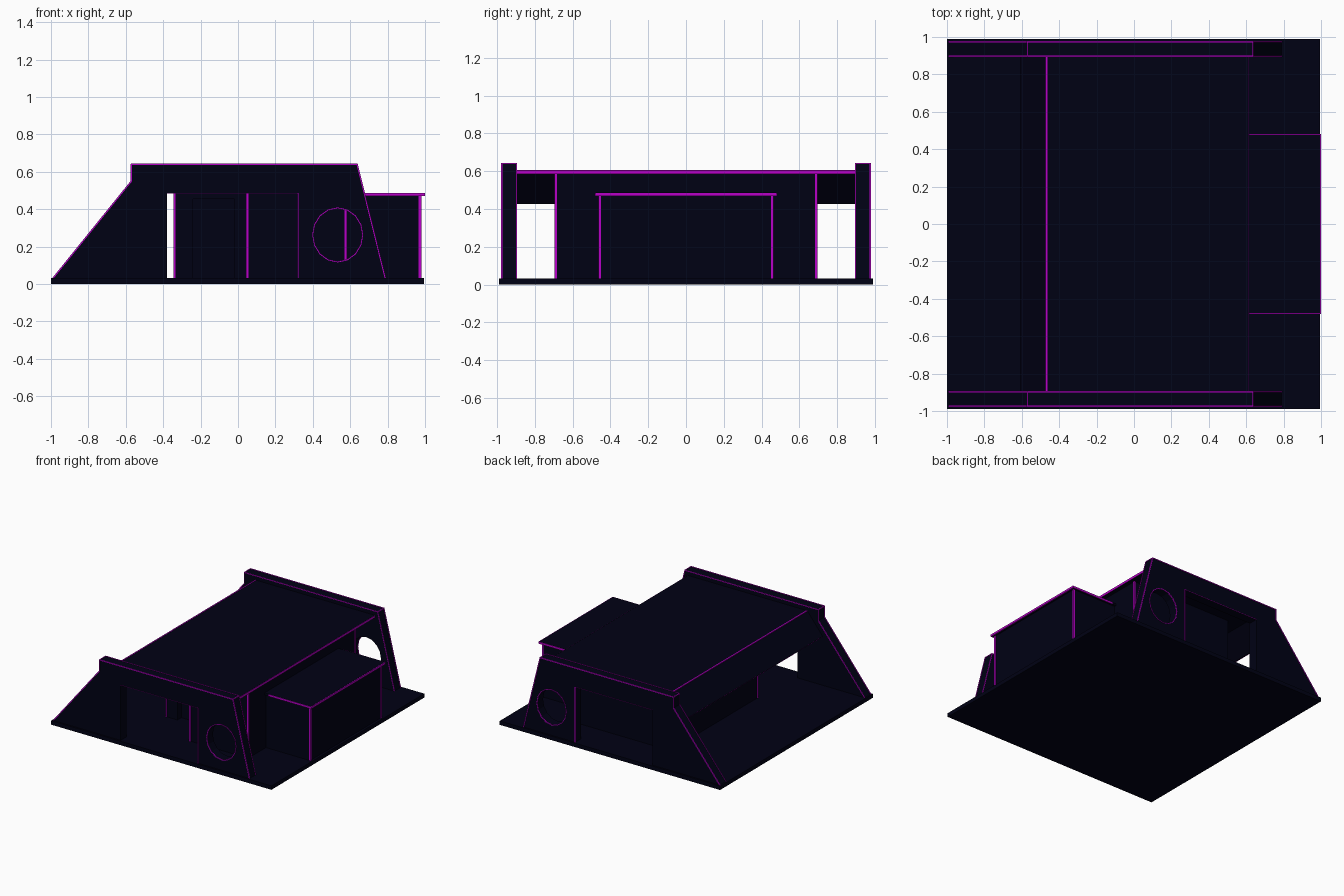
import bpy, bmesh, math
from mathutils import Vector

if "Cube" in bpy.data.objects:
    bpy.data.objects.remove(bpy.data.objects["Cube"])


def material(name, rgb):
    m = bpy.data.materials.new(name)
    m.diffuse_color = (*rgb, 1)
    m.use_nodes = True
    m.node_tree.nodes["Principled BSDF"].inputs["Base Color"].default_value = m.diffuse_color
    return m


NAVY = material("dark_navy", (0.0, 0.0002, 0.007))
GLOW = material("magenta_trim", (0.48, 0.0, 0.58))


def finish(name, bm, mat):
    bmesh.ops.recalc_face_normals(bm, faces=bm.faces)
    me = bpy.data.meshes.new(name)
    bm.to_mesh(me)
    bm.free()
    me.materials.append(mat)
    ob = bpy.data.objects.new(name, me)
    bpy.context.collection.objects.link(ob)
    return ob


def prism(name, pts, y0, y1, mat=NAVY):
    """Extrude an x-z outline from y0 to y1."""
    bm = bmesh.new()
    f = bm.faces.new([bm.verts.new((x, y0, z)) for x, z in pts])
    r = bmesh.ops.extrude_face_region(bm, geom=[f])
    bmesh.ops.translate(bm, vec=(0, y1 - y0, 0),
                        verts=[v for v in r["geom"] if isinstance(v, bmesh.types.BMVert)])
    return finish(name, bm, mat)


def box(name, x0, x1, y0, y1, z0, z1, mat=NAVY):
    return prism(name, [(x0, z0), (x1, z0), (x1, z1), (x0, z1)], y0, y1, mat)


def trim(name, lines, r=0.004):
    """Thin square bars along straight lines, joined in one object."""
    bm = bmesh.new()
    for a, b in lines:
        a, b = Vector(a), Vector(b)
        d = b - a
        rot = d.to_track_quat('Z', 'Y').to_matrix().to_4x4()
        rot.translation = (a + b) / 2
        vs = bmesh.ops.create_cube(bm, size=1)["verts"]
        bmesh.ops.scale(bm, vec=(2 * r, 2 * r, d.length + r), verts=vs)
        bmesh.ops.transform(bm, matrix=rot, verts=vs)
    return finish(name, bm, GLOW)


def cut(ob, cutter):
    m = ob.modifiers.new("cut", 'BOOLEAN')
    m.operation = 'DIFFERENCE'
    m.solver = 'EXACT'
    m.object = cutter
    bpy.context.view_layer.objects.active = ob
    bpy.ops.object.modifier_apply(modifier=m.name)
    bpy.data.objects.remove(cutter)


# Ground slab
box("base_slab", -1, 0.994, -0.988, 0.988, 0, 0.032)

# Side walls with a door notch and a round window
wall = [(-0.99, 0.03), (-0.57, 0.55), (-0.57, 0.64), (0.637, 0.64), (0.788, 0.03),
        (0.32, 0.03), (0.32, 0.485), (-0.38, 0.485), (-0.38, 0.03)]
ring = [(0.533 + 0.133 * math.cos(i * math.pi / 8), 0.262 + 0.144 * math.sin(i * math.pi / 8))
        for i in range(16)]
for s, side in ((-1, "front"), (1, "back")):
    inner, outer = s * 0.897, s * 0.975
    w = prism(side + "_wall", wall, inner, outer)
    cut(w, prism("window_cutter", ring, s * 0.8, s * 1.1))
    for y, r, name in ((inner, 0.003, "_wall_inner_trim"), (outer, 0.0035, "_wall_outer_trim")):
        trim(side + name, [((a[0], y, a[1]), (b[0], y, b[1])) for a, b in zip(wall[:4], wall[1:5])], r)
    # short bars across the wall top at its corners
    trim(side + "_wall_end_trim", [((x, inner, z), (x, outer, z))
                                   for x, z in (wall[2], wall[3])], 0.003)
    hole = [((a[0], outer, a[1]), (b[0], outer, b[1])) for a, b in zip(ring, ring[1:] + ring[:1])]
    hole.append(((0.32, outer, 0.03), (0.32, outer, 0.485)))
    trim(side + "_opening_trim", hole, 0.003)
    trim(side + "_door_top_trim", [((-0.38, outer, 0.485), (0.32, outer, 0.485))], 0.0015)

# Roof with sloping visor over the open end
roof = [(-0.47, 0.605), (0.61, 0.605), (0.61, 0.585), (-0.46, 0.585), (-0.595, 0.425), (-0.61, 0.43)]
prism("roof", roof, -0.9, 0.9)
trim("roof_front_trim", [((-0.468, -0.895, 0.602), (-0.468, 0.895, 0.602))], 0.005)
trim("visor_trim", [((-0.607, -0.895, 0.43), (-0.607, 0.895, 0.43))], 0.002)
box("roof_back_trim", 0.606, 0.612, -0.897, 0.897, 0.586, 0.6045, GLOW)

# Inner rooms: wide rear room, front room set back on one side with a doorway
box("rear_room", 0.05, 0.575, -0.69, 0.69, 0.03, 0.59)
room = box("front_room", -0.34, 0.05, -0.44, 0.69, 0.03, 0.59)
cut(room, box("doorway_cutter", -0.24, -0.02, -0.5, -0.39, 0.0, 0.455))
trim("rear_room_trim", [((x, y, 0.03), (x, y, 0.585))
                        for x, y in ((0.05, -0.69), (0.575, -0.69), (0.575, 0.69))], 0.0065)
trim("front_room_trim", [((-0.34, -0.44, 0.03), (-0.34, -0.44, 0.585))], 0.005)

# Rear annex with overhanging lid
box("annex", 0.57, 0.975, -0.46, 0.46, 0.03, 0.475)
box("annex_lid", 0.57, 0.994, -0.477, 0.477, 0.47, 0.486)
trim("annex_corner_trim", [((0.973, y, 0.03), (0.973, y, 0.47)) for y in (-0.456, 0.456)], 0.007)
box("annex_lid_back_trim", 0.992, 1.0, -0.48, 0.48, 0.469, 0.485, GLOW)
for s, side in ((-1, "front"), (1, "back")):
    box(side + "_annex_lid_trim", 0.615, 0.998, s * 0.476, s * 0.481, 0.469, 0.485, GLOW)
